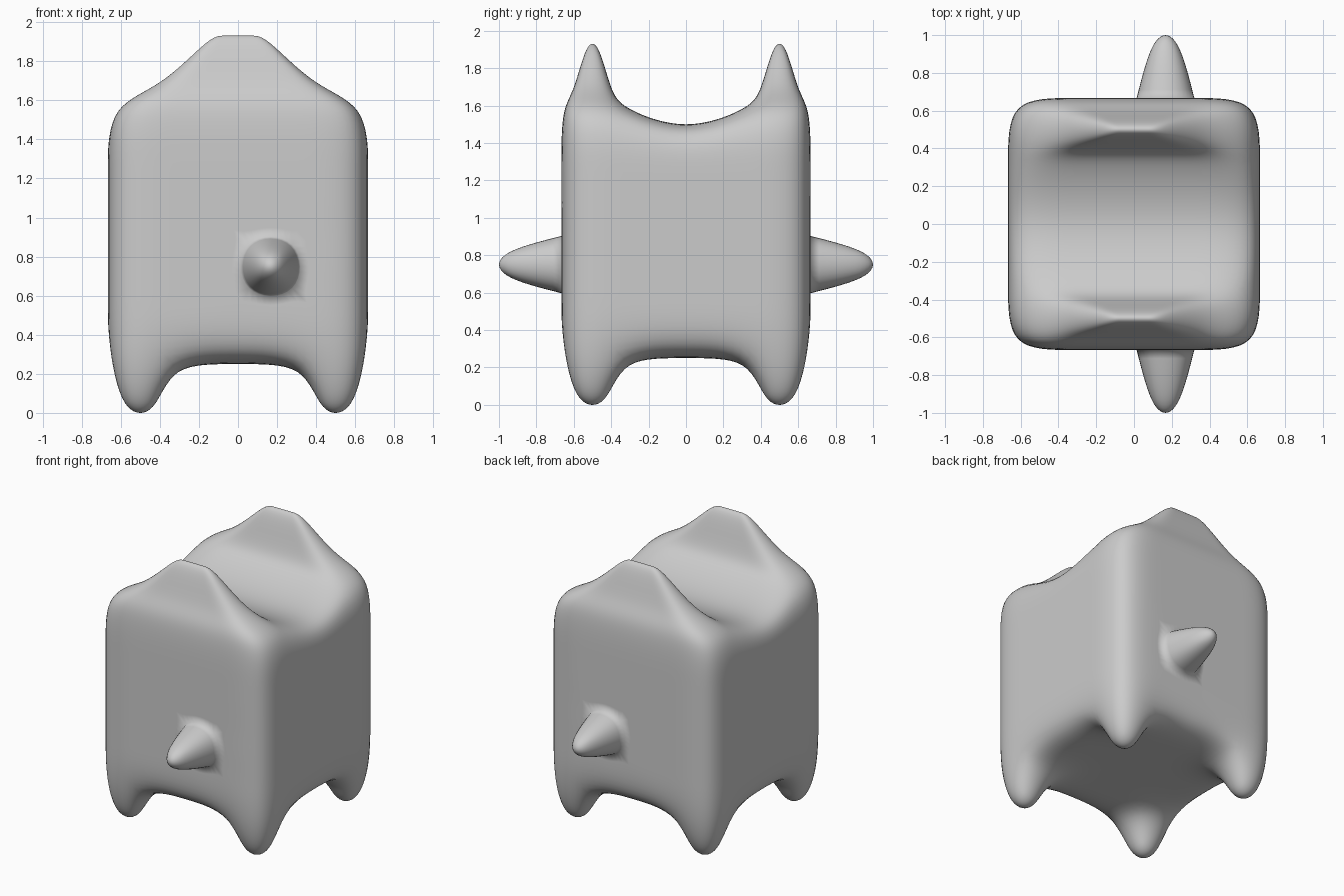
import bpy, bmesh
from mathutils import Vector

if "Cube" in bpy.data.objects:
    bpy.data.objects.remove(bpy.data.objects["Cube"])

C = 1 / 3          # cage cell size
R = 2 * C          # half width of the body
Z0 = 0.25          # underside height
TOP = Z0 + 4 * C

bm = bmesh.new()
crease = bm.edges.layers.float.new("crease_edge")

# Body cage: a cube cut into 4 x 4 x 4 cells
bmesh.ops.create_cube(bm, size=4 * C)
bmesh.ops.translate(bm, verts=bm.verts[:], vec=(0, 0, Z0 + R))
bmesh.ops.subdivide_edges(bm, edges=bm.edges[:], cuts=3, use_grid_fill=True)


def faces_at(lo, hi):
    """Faces whose centres lie inside a box."""
    return [f for f in bm.faces
            if all(a - 0.02 < c < b + 0.02
                   for a, c, b in zip(lo, f.calc_center_median(), hi))]


def pull(faces, pivot, move, scale):
    """Extrude faces, scale them about the pivot, then move them."""
    out = bmesh.ops.extrude_face_region(bm, geom=faces)["geom"]
    old = [f for f in faces if f.is_valid]
    if old:
        bmesh.ops.delete(bm, geom=old, context='FACES')
    pivot, move = Vector(pivot), Vector(move)
    axis = max(range(3), key=lambda i: abs(move[i]))
    for v in (g for g in out if isinstance(g, bmesh.types.BMVert)):
        for i in range(3):
            if i != axis:
                v.co[i] = pivot[i] + (v.co[i] - pivot[i]) * scale
        v.co += move
    return [g for g in out if isinstance(g, bmesh.types.BMFace)]


# Saddle along the middle of the top
for v in bm.verts:
    if abs(v.co.z - TOP) < 0.01 and abs(v.co.y) < 0.01:
        v.co.z -= 0.125

for sy in (-1, 1):
    # Legs at the corners
    for sx in (-1, 1):
        p = (sx * 0.5, sy * 0.5, Z0)
        pull(faces_at(p, p), p, (0, 0, -0.272), 0.48)

    # Ear ridge: narrowed shoulder, then tapered tip
    p = (0, sy * 0.5, TOP)
    ear = pull(faces_at((-R, sy * 0.5, TOP), (R, sy * 0.5, TOP)), p, (0, 0, 0.083), 0.6)
    pull(ear, p, (0, 0, 0.276), 0.33)

    # Spike, off centre on front and back
    p = (C / 2, sy * R, 0.75)
    pull(faces_at(p, p), p, (0, sy * 0.362, 0), 0.4)

# Crisp ring where each spike meets the body
for e in bm.edges:
    if all(abs(abs(v.co.y) - R) < 0.005 and abs(v.co.x - C / 2) < 0.17
           and abs(v.co.z - 0.75) < 0.17 for v in e.verts):
        e[crease] = 1.0

bmesh.ops.recalc_face_normals(bm, faces=bm.faces[:])
for f in bm.faces:
    f.smooth = True
mesh = bpy.data.meshes.new("body")
bm.to_mesh(mesh)
bm.free()

body = bpy.data.objects.new("body", mesh)
bpy.context.collection.objects.link(body)
sub = body.modifiers.new("smooth", 'SUBSURF')
sub.levels = sub.render_levels = 3
